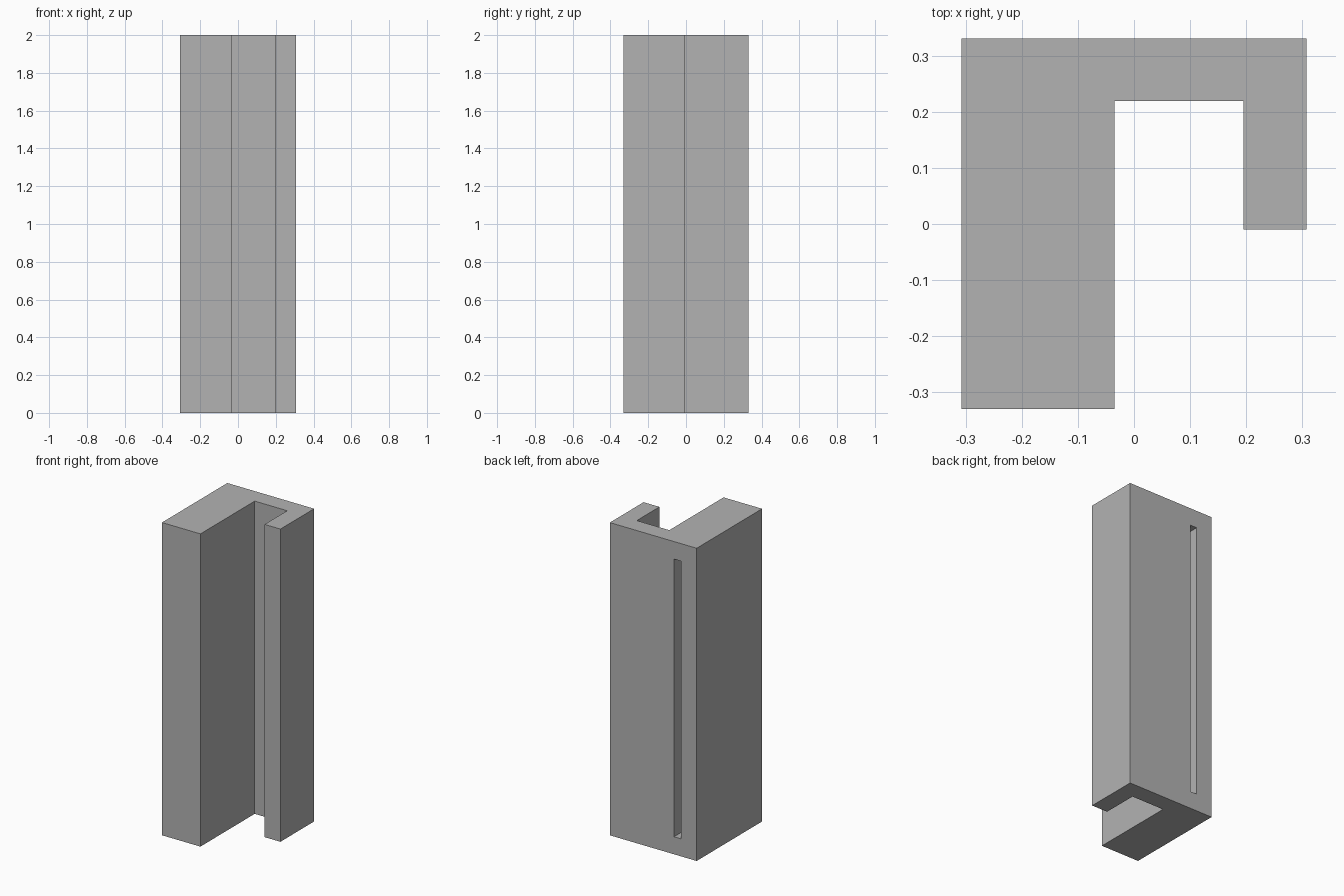
import bpy
import bmesh

cube = bpy.data.objects.get("Cube")
if cube:
    bpy.data.objects.remove(cube, do_unlink=True)

HEIGHT = 2.0
WALL = 0.112

grey = bpy.data.materials.new("plain grey")
grey.use_nodes = True
colour = (0.45, 0.45, 0.45, 1)
grey.diffuse_color = colour
grey.node_tree.nodes["Principled BSDF"].inputs["Base Color"].default_value = colour


def extrude_profile(name, points, z0, z1):
    """Closed prism standing on a flat outline."""
    bm = bmesh.new()
    face = bm.faces.new([bm.verts.new((x, y, z0)) for x, y in points])
    grown = bmesh.ops.extrude_face_region(bm, geom=[face])["geom"]
    top = [v for v in grown if isinstance(v, bmesh.types.BMVert)]
    bmesh.ops.translate(bm, verts=top, vec=(0, 0, z1 - z0))
    bmesh.ops.recalc_face_normals(bm, faces=bm.faces)
    mesh = bpy.data.meshes.new(name)
    bm.to_mesh(mesh)
    bm.free()
    mesh.materials.append(grey)
    obj = bpy.data.objects.new(name, mesh)
    bpy.context.collection.objects.link(obj)
    return obj


# Hooked bracket: thick block, back wall and short lip
left, right, front, back = -0.307, 0.307, -0.33, 0.331
block_edge, lip_end = -0.035, -0.01
bracket = extrude_profile("hooked_bracket", [
    (left, front), (block_edge, front),
    (block_edge, back - WALL), (right - WALL, back - WALL),
    (right - WALL, lip_end), (right, lip_end),
    (right, back), (left, back)], 0, HEIGHT)

# Narrow pocket opening on the back, one wall thickness from the other sides
x0, x1 = left + WALL, block_edge - WALL
y0, y1 = front + WALL, back + 0.05
cutter = extrude_profile("pocket_cutter", [
    (x0, y0), (x1, y0), (x1, y1), (x0, y1)], WALL, HEIGHT - WALL)
cutter.hide_render = True
cutter.hide_viewport = True

cut = bracket.modifiers.new("pocket", 'BOOLEAN')
cut.operation = 'DIFFERENCE'
cut.solver = 'EXACT'
cut.object = cutter

# Bake the pocket and drop the helper
bpy.context.view_layer.update()
graph = bpy.context.evaluated_depsgraph_get()
baked = bpy.data.meshes.new_from_object(bracket.evaluated_get(graph))
bracket.modifiers.clear()
bracket.data = baked
bpy.data.objects.remove(cutter, do_unlink=True)
